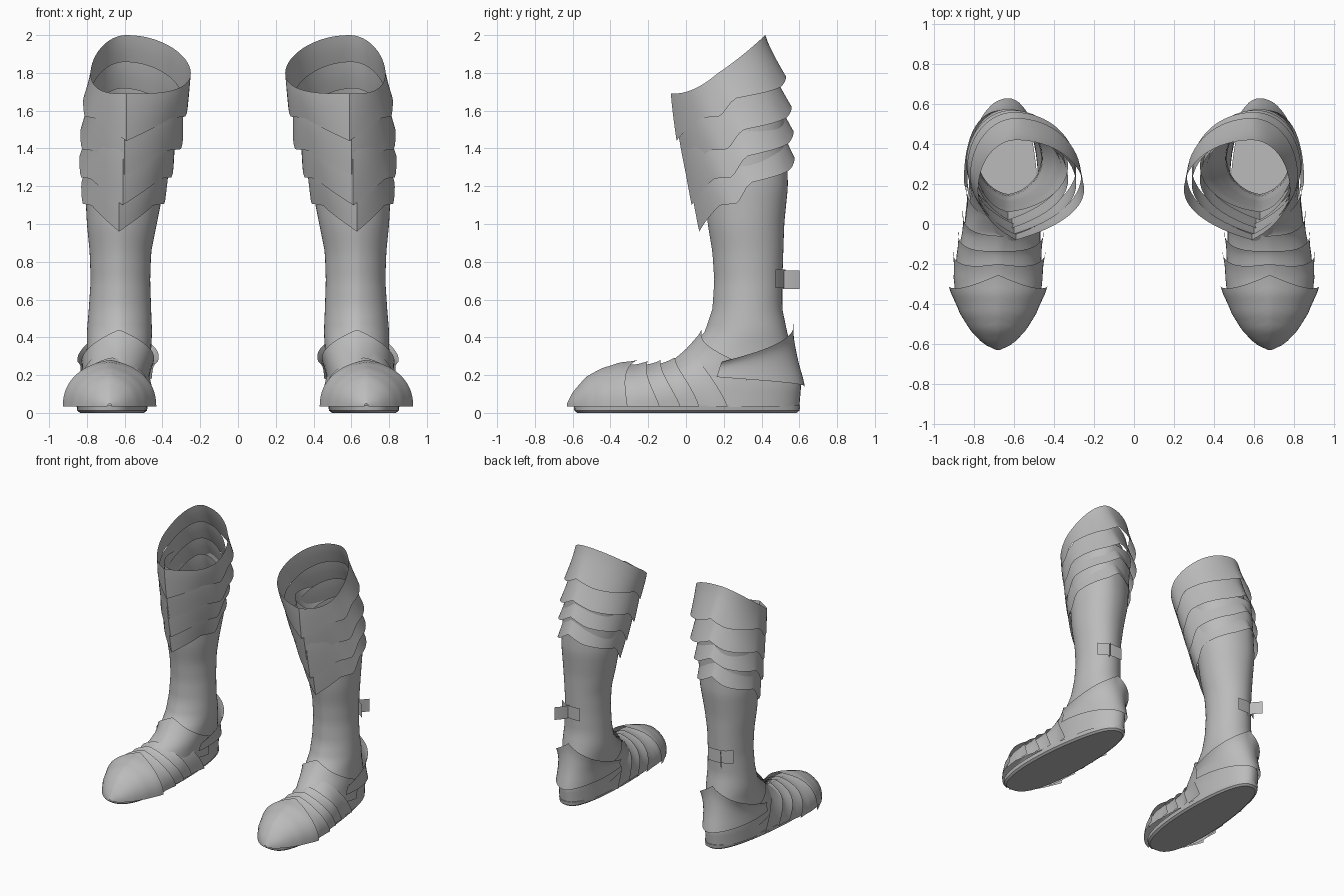
import bpy
import bmesh
import math
from math import sin, cos, pi, radians

cube = bpy.data.objects.get("Cube")
if cube:
    bpy.data.objects.remove(cube, do_unlink=True)

steel = bpy.data.materials.new("steel_grey")
steel.use_nodes = True
steel.diffuse_color = (0.5, 0.5, 0.5, 1)
steel.node_tree.nodes["Principled BSDF"].inputs["Base Color"].default_value = steel.diffuse_color


def lerp(a, b, t):
    return a + (b - a) * t


def sample(table, key):
    """Interpolate the rows of a table by their first column."""
    key = min(max(key, table[0][0]), table[-1][0])
    for low, high in zip(table, table[1:]):
        if key <= high[0]:
            t = (key - low[0]) / (high[0] - low[0])
            return [lerp(p, q, t) for p, q in zip(low[1:], high[1:])]


def finish(name, bm):
    """Make the object, smooth it and mirror it to the other boot."""
    mesh = bpy.data.meshes.new(name)
    bm.to_mesh(mesh)
    bm.free()
    mesh.materials.append(steel)
    obj = bpy.data.objects.new(name, mesh)
    bpy.context.collection.objects.link(obj)
    bpy.ops.object.select_all(action='DESELECT')
    obj.select_set(True)
    bpy.context.view_layer.objects.active = obj
    bpy.ops.object.shade_smooth_by_angle(angle=radians(35))
    mirror = obj.modifiers.new("other_boot", 'MIRROR')
    mirror.use_mirror_merge = False
    return obj


def sheet(name, point, columns, rows, closed=False):
    """Grid surface from point(u, v), u and v running from 0 to 1."""
    bm = bmesh.new()
    count = columns if closed else columns + 1
    grid = [[bm.verts.new(point(i / columns, j / rows)) for i in range(count)]
            for j in range(rows + 1)]
    for lower, upper in zip(grid, grid[1:]):
        for i in range(columns):
            k = (i + 1) % count
            bm.faces.new((lower[i], lower[k], upper[k], upper[i]))
    return finish(name, bm)


def ring(a, x0, x1, y0, y1, ridge_x, point_amount):
    """Oval outline with a ridge at the front; a = 0 is the front."""
    side = x1 - ridge_x if a > 0 else ridge_x - x0
    c = cos(a)
    if c > 0:
        c = lerp(c, 1 - abs(a) / (pi / 2), point_amount)
    return ridge_x + side * sin(a), (y0 + y1) / 2 - (y1 - y0) / 2 * c


# Leg shaft: height, x range, y range
SHAFT = [
    (.03, .48, .82, -.2, .60), (.15, .48, .82, -.18, .61), (.25, .47, .81, -.1, .58),
    (.33, .46, .8, 0, .56), (.43, .455, .8, .1, .535), (.55, .46, .79, .14, .51),
    (.7, .465, .78, .15, .51), (.85, .46, .785, .14, .515), (1, .43, .8, .115, .52),
    (1.2, .39, .81, .1, .54), (1.45, .36, .8, .08, .53), (1.62, .33, .79, .06, .52)]


def shaft_point(a, z, off=0):
    x0, x1, y0, y1 = sample(SHAFT, z)
    x, y = ring(a, x0 - off, x1 + off, y0 - off, y1 + off, .63, .2)
    return x, y, z


sheet("leg_shaft", lambda u, v: shaft_point((2 * u - 1) * pi, lerp(.03, 1.62, v)), 48, 40, True)

# Overlapping knee plates: ridge x, then top and bottom (x0, x1, y0, y1, front z, back z)
KNEE = [
    ("rim_plate", .59, (.25, .78, -.08, .42, 1.69, 2), (.265, .82, -.05, .53, 1.44, 1.78)),
    ("upper_calf_plate", .6, (.29, .79, -.05, .44, 1.55, 1.86), (.29, .835, 0, .56, 1.26, 1.62)),
    ("middle_calf_plate", .61, (.33, .79, -.02, .46, 1.4, 1.72), (.34, .84, .03, .57, 1.1, 1.49)),
    ("lower_calf_plate", .63, (.36, .79, .02, .48, 1.25, 1.58), (.38, .83, .07, .575, .96, 1.35))]
SCALLOP = [(0, 0), (.26, .36), (.42, .38), (.52, .66), (.72, .76), (.86, .84), (1, 1)]


def knee_plate(name, ridge_x, top, bottom):
    def point(u, v):
        a = (2 * u - 1) * pi
        t = abs(a) / pi
        box = [lerp(p, q, v ** 1.2) for p, q in zip(top[:4], bottom[:4])]
        x, y = ring(a, *box, ridge_x, .6)
        z_top = lerp(top[4], top[5], ((1 - cos(a)) / 2) ** 1.5)
        z_bottom = lerp(bottom[4], bottom[5], sample(SCALLOP, t)[0])
        return x, y, lerp(z_top, z_bottom, v)
    sheet(name, point, 64, 6, True)


for plate in KNEE:
    knee_plate(*plate)

# Foot form: y, centre x, half width, height
FOOT = [
    (-.63, .68, .01, .05), (-.6, .68, .075, .11), (-.53, .68, .14, .19),
    (-.45, .68, .185, .232), (-.35, .68, .215, .255), (-.27, .68, .22, .25),
    (-.15, .675, .21, .255), (-.05, .665, .195, .275), (.02, .66, .185, .32),
    (.12, .65, .18, .36), (.25, .645, .18, .4)]


def foot_point(a, y, off):
    cx, width, height = sample(FOOT, y)
    arch = lerp(cos(a) ** .85 if cos(a) > .001 else 0, 1 - abs(a) / (pi / 2), .25)
    return cx + (width + off) * sin(a), y, .035 + (height - .035 + off) * arch


def foot_plate(name, front, rear, flare):
    """Arched plate; front and rear are (y at the ridge, y at the sole)."""
    def point(u, v):
        side = abs(2 * u - 1)
        a = (2 * u - 1) * pi / 2
        y0 = lerp(front[0], front[1], side)
        y1 = lerp(rear[0], rear[1], side) - .035 * sin(pi * side)
        return foot_point(a, lerp(y0, y1, v), flare * v ** 3)
    sheet(name, point, 32, 14)


foot_plate("toe_cap", (-.63, -.63), (-.255, -.31), .03)
foot_plate("toe_plate", (-.4, -.4), (-.2, -.14), .022)
foot_plate("ball_plate", (-.3, -.26), (-.135, -.03), .022)
foot_plate("arch_plate", (-.22, -.14), (-.06, .07), .02)
foot_plate("instep_plate", (-.14, -.04), (.01, .22), .02)


# Ankle guard, high at the front and low at the sides
def ankle_point(u, v):
    side = abs(2 * u - 1)
    top = lerp(.44, .25, side ** 1.1)
    z = lerp(lerp(.24, .1, side), top, v)
    return shaft_point((2 * u - 1) * radians(105), z, .006 + .016 * v ** 3)


sheet("ankle_guard", ankle_point, 32, 8)


# Heel guard, rising to a flared point at the back
def heel_point(u, v):
    side = abs(2 * u - 1)
    top = lerp(.485, .27, side ** .9)
    z = lerp(lerp(.14, .19, side), top, v)
    a = pi + (2 * u - 1) * radians(100)
    if a > pi:
        a -= 2 * pi
    return shaft_point(a, z, .02 + .025 * v ** 4)


sheet("heel_guard", heel_point, 32, 8)


# Strap at the outer back, with a loose tail
def strip(name, path, low, high):
    last = len(path) - 1
    sheet(name, lambda u, v: (*path[round(u * last)], lerp(low, high, v)), last, 1)


strip("strap", [(.56, .525), (.64, .528), (.7, .512), (.75, .475)], .66, .76)
strip("strap_tail", [(.66, .5), (.685, .55), (.73, .6)], .655, .755)


# Sole, a long oval slab with a rounded lower edge
def sole():
    bm = bmesh.new()
    loops = []
    for z, inset in ((0, .02), (.012, .004), (.04, 0)):
        loop = []
        for i in range(48):
            a = 2 * pi * i / 48
            t = (1 - cos(a)) / 2
            half = lerp(.205, .165, t) - inset
            s = math.copysign(abs(sin(a)) ** .75, sin(a))
            loop.append(bm.verts.new((lerp(.69, .635, t) + half * s,
                                      .005 - (.6 - inset) * cos(a), z)))
        loops.append(loop)
    for lower, upper in zip(loops, loops[1:]):
        for i in range(48):
            k = (i + 1) % 48
            bm.faces.new((lower[i], lower[k], upper[k], upper[i]))
    bm.faces.new(loops[0])
    bm.faces.new(loops[-1])
    bmesh.ops.recalc_face_normals(bm, faces=bm.faces)
    finish("sole", bm)


sole()
